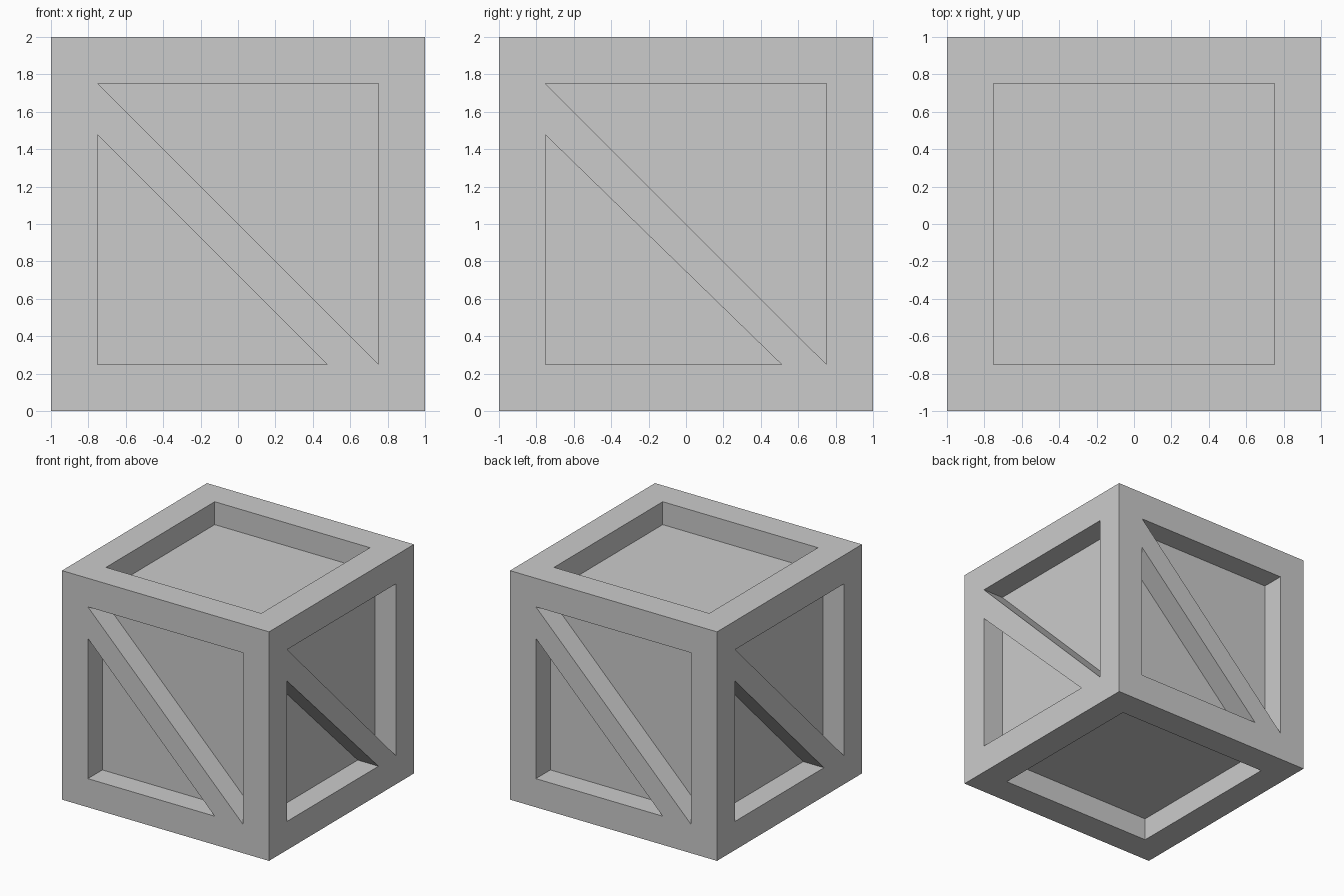
import bpy, bmesh
from math import radians
from mathutils import Matrix, Vector

if "Cube" in bpy.data.objects:
    bpy.data.objects.remove(bpy.data.objects["Cube"])

SIZE, RIM, DEPTH = 2.0, 0.25, 0.2
HALF = SIZE / 2
INNER = HALF - RIM


def add_object(name, bm):
    bmesh.ops.recalc_face_normals(bm, faces=bm.faces)
    mesh = bpy.data.meshes.new(name)
    bm.to_mesh(mesh)
    bm.free()
    obj = bpy.data.objects.new(name, mesh)
    bpy.context.collection.objects.link(obj)
    return obj


# Crate body: a cube with a rim and a sunken panel on every side
bm = bmesh.new()
bmesh.ops.create_cube(bm, size=SIZE, matrix=Matrix.Translation((0, 0, HALF)))
bm.normal_update()
panels = list(bm.faces)
bmesh.ops.inset_individual(bm, faces=panels, thickness=RIM, use_even_offset=True)
bm.normal_update()
for panel in bmesh.ops.extrude_discrete_faces(bm, faces=panels)["faces"]:
    panel.normal_update()
    bmesh.ops.translate(bm, verts=panel.verts, vec=panel.normal * -DEPTH)
add_object("crate_body", bm)


# Diagonal brace: flush with the rim, upper left to lower right of each side
def brace(name, angle, foot):
    bm = bmesh.new()
    outline = [(-INNER, INNER), (-INNER, 0.475), (foot, -INNER), (INNER, -INNER)]
    face = bm.faces.new([bm.verts.new((x, -HALF, z + HALF)) for x, z in outline])
    ext = bmesh.ops.extrude_face_region(bm, geom=[face], use_keep_orig=True)
    back = [v for v in ext["geom"] if isinstance(v, bmesh.types.BMVert)]
    bmesh.ops.translate(bm, verts=back, vec=Vector((0, DEPTH, 0)))
    bmesh.ops.rotate(bm, verts=bm.verts, cent=(0, 0, 0),
                     matrix=Matrix.Rotation(radians(angle), 3, 'Z'))
    add_object(name, bm)


for name, angle, foot in [("front_brace", 0, 0.475), ("right_brace", 90, 0.51),
                          ("back_brace", 180, 0.475), ("left_brace", 270, 0.475)]:
    brace(name, angle, foot)
